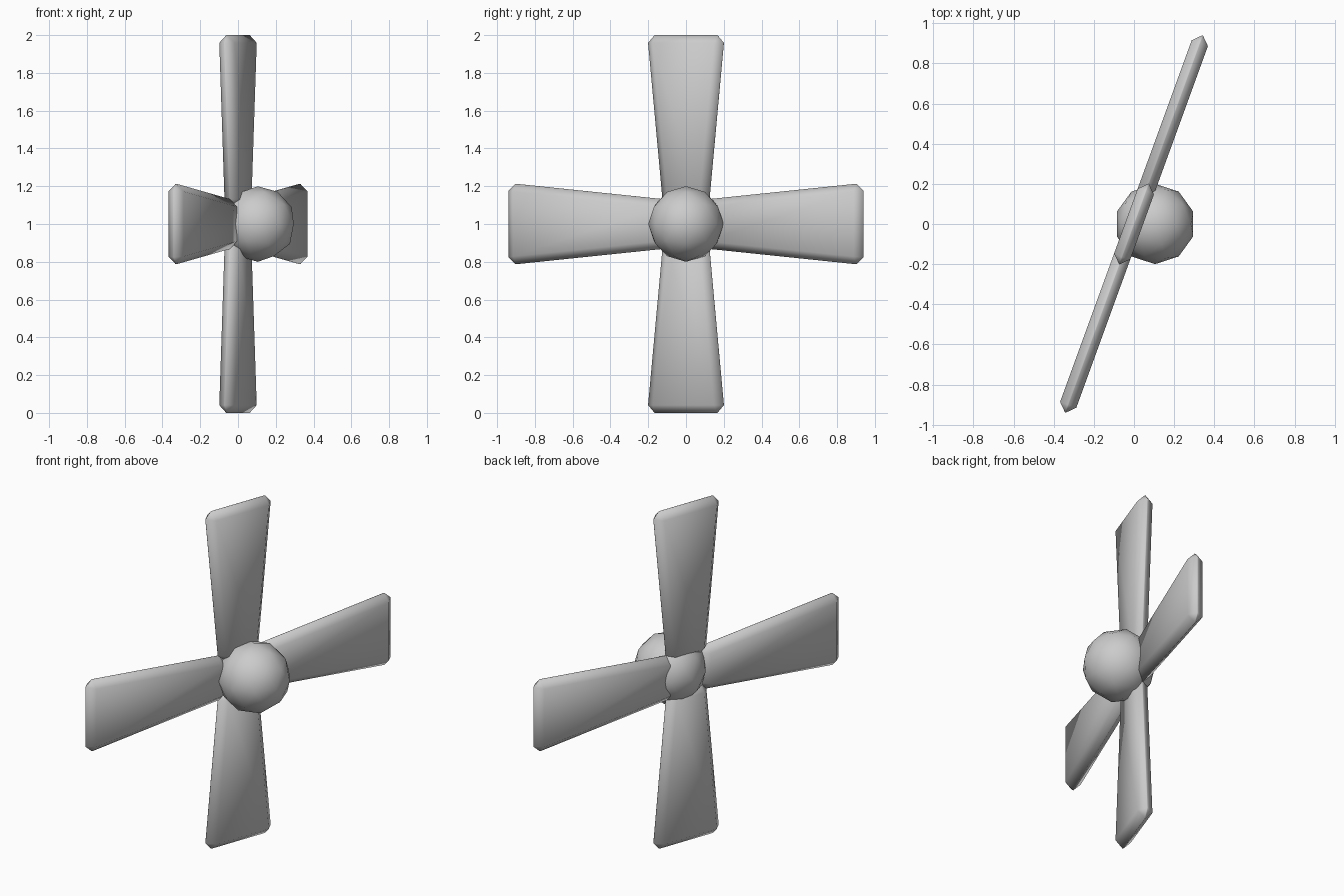
import bpy, bmesh
from math import radians
from mathutils import Matrix

if "Cube" in bpy.data.objects:
    bpy.data.objects.remove(bpy.data.objects["Cube"])

TILT = Matrix.Rotation(radians(-20), 4, 'Z')
CENTRE = Matrix.Translation((0, 0, 1))


def make_blade(name, spin):
    """Tapered slab pointing up from the hub, all edges chamfered."""
    bm = bmesh.new()
    bmesh.ops.create_cube(bm, size=2)
    for v in bm.verts:
        outer = v.co.z > 0
        v.co.x *= 0.043
        v.co.y *= 0.217 if outer else 0.128
        v.co.z = 1.0 if outer else 0.09
    bmesh.ops.bevel(bm, geom=bm.edges[:], offset=0.041, segments=1,
                    affect='EDGES', clamp_overlap=True)
    bm.transform(CENTRE @ TILT @ Matrix.Rotation(spin, 4, 'X'))
    bmesh.ops.recalc_face_normals(bm, faces=bm.faces[:])
    for f in bm.faces:
        f.smooth = True
    mesh = bpy.data.meshes.new(name)
    bm.to_mesh(mesh)
    bm.free()
    obj = bpy.data.objects.new(name, mesh)
    bpy.context.collection.objects.link(obj)


# four blades around the hub
for i, side in enumerate(("top", "left", "bottom", "right")):
    make_blade("blade_" + side, radians(90 * i))

# faceted hub ball, set forward of the blades
bpy.ops.mesh.primitive_ico_sphere_add(subdivisions=2, radius=0.2,
                                      location=(0.105, 0, 1))
hub = bpy.context.object
hub.name = "hub"
bpy.ops.object.shade_smooth()
